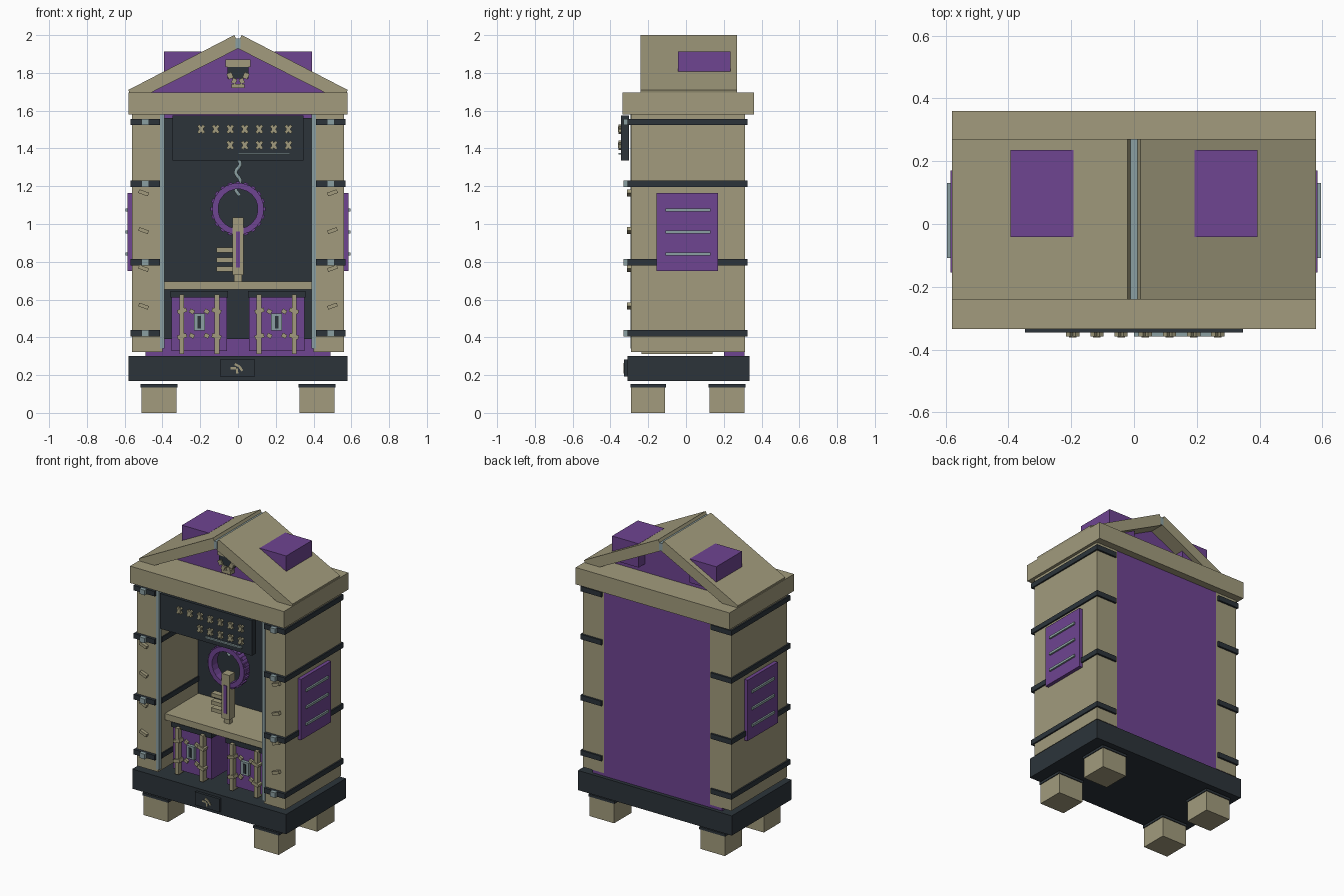
import bpy, bmesh, math
from mathutils import Matrix, Vector

if "Cube" in bpy.data.objects:
    bpy.data.objects.remove(bpy.data.objects["Cube"])


def material(name, rgb):
    m = bpy.data.materials.new(name)
    m.use_nodes = True
    m.diffuse_color = (*rgb, 1)
    node = next(n for n in m.node_tree.nodes if n.type == "BSDF_PRINCIPLED")
    node.inputs["Base Color"].default_value = (*rgb, 1)
    return m


SAND = material("sand", (0.36, 0.33, 0.205))
PURPLE = material("purple", (0.156, 0.058, 0.283))
DARK = material("charcoal", (0.025, 0.034, 0.042))
STEEL = material("pale_steel", (0.26, 0.35, 0.36))


def add(name, bm, mat):
    bmesh.ops.recalc_face_normals(bm, faces=bm.faces)
    me = bpy.data.meshes.new(name)
    bm.to_mesh(me)
    bm.free()
    me.materials.append(mat)
    ob = bpy.data.objects.new(name, me)
    bpy.context.collection.objects.link(ob)
    return ob


def box(name, mat, x, y, z, tilt=0):
    """Box from (low, high) ranges, optionally tilted about the y axis."""
    lo, hi = Vector((x[0], y[0], z[0])), Vector((x[1], y[1], z[1]))
    bm = bmesh.new()
    bmesh.ops.create_cube(bm, size=1)
    mtx = (Matrix.Translation((lo + hi) / 2) @ Matrix.Rotation(tilt, 4, "Y")
           @ Matrix.Diagonal((*(hi - lo), 1)))
    bmesh.ops.transform(bm, matrix=mtx, verts=bm.verts)
    return add(name, bm, mat)


def pair(name, mat, x, y, z, tilt=0):
    """Mirrored boxes on the left (+x) and right (-x)."""
    box("left_" + name, mat, x, y, z, tilt)
    box("right_" + name, mat, (-x[1], -x[0]), y, z, -tilt)


def prism(name, mat, points, y):
    """Extrude an x-z outline between two depths."""
    bm = bmesh.new()
    face = bm.faces.new([bm.verts.new((px, y[0], pz)) for px, pz in points])
    out = bmesh.ops.extrude_face_region(bm, geom=[face])
    moved = [v for v in out["geom"] if isinstance(v, bmesh.types.BMVert)]
    bmesh.ops.translate(bm, verts=moved, vec=(0, y[1] - y[0], 0))
    return add(name, bm, mat)


def about(c, half):
    return (c - half, c + half)


# Feet, base and its plaque
for end, y in (("front", (-0.29, -0.11)), ("back", (0.125, 0.31))):
    pair(end + "_foot", SAND, (0.325, 0.51), y, (0, 0.135))
    pair(end + "_foot_cap", DARK, (0.32, 0.515), (y[0] - 0.005, y[1] + 0.005), (0.135, 0.152))
box("base", DARK, (-0.58, 0.58), (-0.31, 0.335), (0.168, 0.302))
box("base_plaque", DARK, (-0.095, 0.09), (-0.327, -0.31), (0.193, 0.283))
for i, (dx, dz) in enumerate(((-0.02, 0), (0, 0.015), (0.02, -0.003), (0, -0.015))):
    box(f"plaque_ornament_{i}", SAND, about(dx - 0.005, 0.014), (-0.331, -0.327),
        about(0.237 + dz, 0.006), 0.5 * i)

# Side walls, back wall and cornice
pair("side_wall", SAND, (0.40, 0.56), (-0.29, 0.312), (0.322, 1.58))
pair("front_trim", STEEL, (0.388, 0.412), (-0.295, -0.27), (0.34, 1.58))
box("back_wall", PURPLE, (-0.49, 0.49), (0.2, 0.31), (0.302, 1.58))
box("inner_back_wall", DARK, (-0.4, 0.4), (0.14, 0.2), (0.39, 1.56))
box("cornice", SAND, (-0.58, 0.58), (-0.335, 0.36), (1.58, 1.695))

# Bands with studs, and slanted pegs on the front of the walls
for z in (0.422, 0.797, 1.213, 1.54):
    pair("wall_band", DARK, (0.412, 0.57), (-0.31, 0.325), about(z, 0.017))
    pair("inner_band", DARK, (0.392, 0.412), (-0.26, 0.14), about(z, 0.017))
    pair("band_stud", STEEL, (0.472, 0.512), (-0.332, -0.31), about(z, 0.017))
for z in (0.565, 0.765, 0.965, 1.165):
    pair("wall_peg", SAND, about(0.5, 0.027), (-0.312, -0.29), about(z, 0.01), -0.35)

# Slatted side panels
pair("side_panel", PURPLE, (0.56, 0.584), (-0.155, 0.17), (0.75, 1.165))
for z in (0.842, 0.957, 1.073):
    pair("panel_slat", STEEL, (0.584, 0.595), (-0.108, 0.13), about(z, 0.008))

# Roof: sloped slabs, ridge, gable and roof blocks
for side, s in (("left", 1), ("right", -1)):
    prism(side + "_roof_slab", SAND,
          [(s * 0.58, 1.71), (s * 0.02, 2.0), (s * -0.012, 1.935), (s * 0.56, 1.645)],
          (-0.24, 0.27))
box("ridge_pole", STEEL, about(0, 0.012), (-0.241, 0.271), (1.93, 1.982))
prism("gable", PURPLE, [(-0.48, 1.69), (0.48, 1.69), (0, 1.935)], (-0.09, 0.17))
pair("roof_block", PURPLE, (0.192, 0.393), (-0.042, 0.235), (1.75, 1.912))

# Gable ornament
box("ornament_top", SAND, about(0, 0.065), (-0.13, -0.09), (1.832, 1.87))
box("ornament_core", DARK, about(0, 0.055), (-0.125, -0.09), (1.77, 1.832))
box("ornament_tip", SAND, about(0, 0.035), (-0.13, -0.09), (1.72, 1.742))
pair("ornament_wing", SAND, about(0.042, 0.014), (-0.135, -0.09), about(1.785, 0.016), 0.4)
pair("ornament_claw", SAND, about(0.02, 0.012), (-0.135, -0.09), about(1.757, 0.014), -0.4)

# Hanging board with rows of crossed studs
box("hanging_board", DARK, (-0.347, 0.347), (-0.345, -0.303), (1.335, 1.575))
for row, (z, first) in enumerate(((1.502, 0), (1.417, 2))):
    for i in range(first, 7):
        x = -0.195 + 0.077 * i
        for arm, angle in enumerate((0.95, -0.95)):
            box(f"board_stud_{row}_{i}_{arm}", SAND, about(x, 0.025), (-0.358, -0.345),
                about(z, 0.008), angle)
        box(f"board_stud_centre_{row}_{i}", SAND, about(x, 0.012), (-0.361, -0.345), about(z, 0.014))
box("board_bar", STEEL, (0, 0.275), (-0.358, -0.345), about(1.372, 0.005))

# Shelf
box("shelf", SAND, (-0.397, 0.397), (-0.22, 0.14), (0.652, 0.695))

# Wavy cord holding the ring
cord = bpy.data.curves.new("cord", "CURVE")
cord.dimensions = "3D"
cord.bevel_depth = 0.011
cord.bevel_resolution = 1
cord.materials.append(STEEL)
spline = cord.splines.new("POLY")
spline.points.add(14)
for i, p in enumerate(spline.points):
    p.co = (0.013 * math.sin(i * 0.95), -0.1, 1.34 - 0.0135 * i, 1)
bpy.context.collection.objects.link(bpy.data.objects.new("cord", cord))

# Ring of overlapping segments with teeth
COUNT = 20
for i in range(COUNT):
    a = 2 * math.pi * i / COUNT
    for part, r, w, h, d in (("segment", 0.12, 0.022, 0.016, 0.03), ("tooth", 0.137, 0.011, 0.008, 0.022)):
        box(f"ring_{part}_{i}", PURPLE, about(r * math.sin(a), w), about(-0.1, d),
            about(1.08 + r * math.cos(a), h), a)

# Key standing on the shelf
box("key_shank", SAND, about(0, 0.029), (-0.135, -0.075), (0.73, 1.035))
box("key_inlay", PURPLE, about(0, 0.011), (-0.139, -0.135), (0.77, 0.96))
box("key_foot", SAND, about(0, 0.02), (-0.12, -0.09), (0.69, 0.73))
for i, z in enumerate((0.762, 0.81, 0.862)):
    box(f"key_tooth_{i}", SAND, (-0.115, -0.029), (-0.125, -0.085), about(z, 0.013))

# Cabinets under the shelf
for side, c in (("left", 0.205), ("right", -0.205)):
    box(side + "_cabinet", PURPLE, about(c, 0.147), (-0.2, 0.14), (0.328, 0.612))
    box(side + "_cabinet_lid", DARK, about(c, 0.152), (-0.21, 0.14), (0.612, 0.645))
    for dx in (-0.093, 0.093):
        box(side + "_cabinet_strap", SAND, about(c + dx, 0.013), (-0.235, 0.14), (0.312, 0.627))
        for dz in (-0.07, 0.065):
            box(side + "_strap_clip", SAND, about(c + dx * 0.98, 0.025), (-0.242, -0.2),
                about(0.475 + dz, 0.011), dx * 3)
            box(side + "_cabinet_stud", SAND, about(c + dx * 0.42, 0.013), (-0.215, -0.2),
                about(0.475 + dz * 0.95, 0.011), 0.5)
    box(side + "_lock_plate", STEEL, about(c, 0.029), (-0.222, -0.2), (0.435, 0.525))
    box(side + "_keyhole", DARK, about(c, 0.01), (-0.226, -0.222), (0.448, 0.512))
